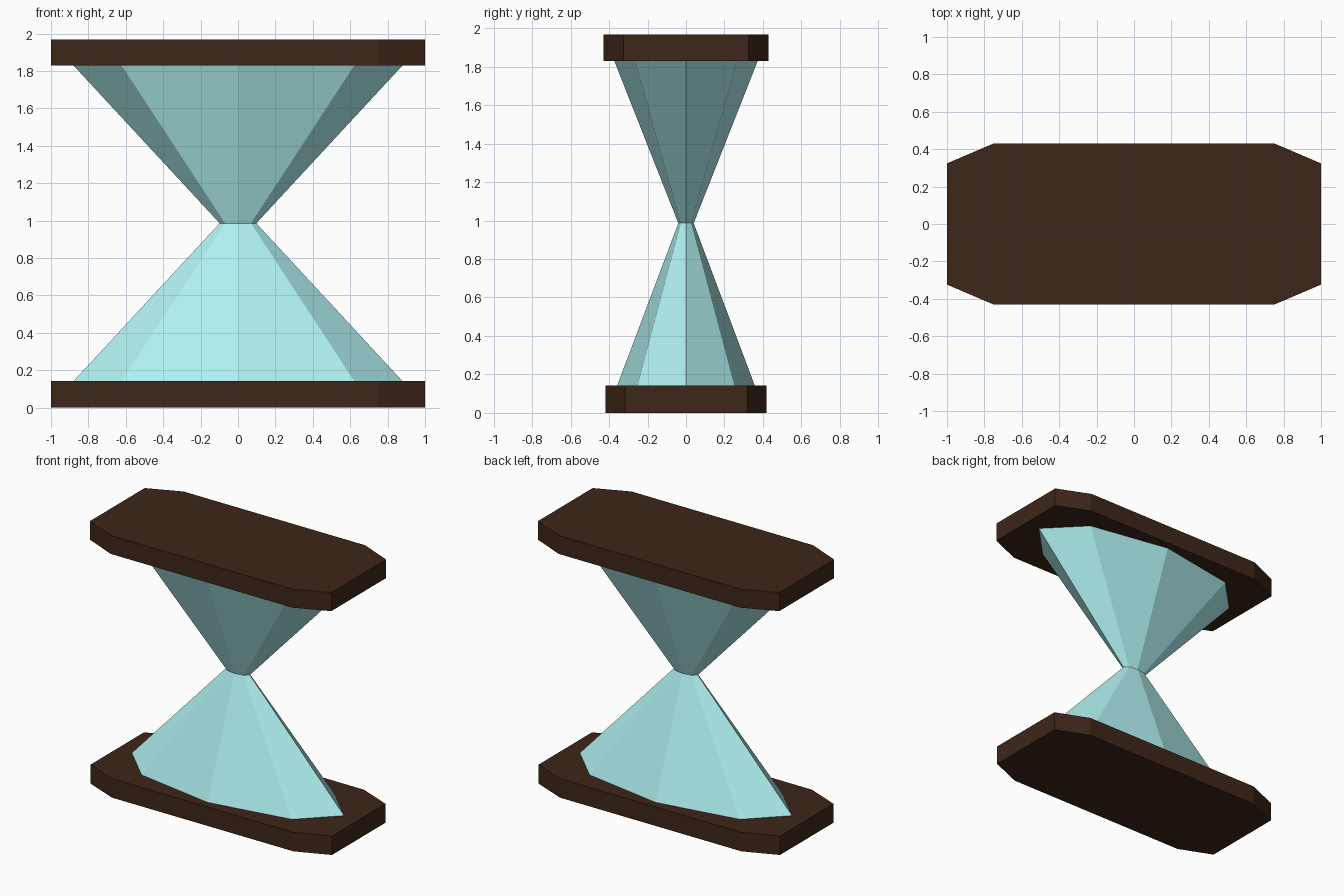
import bpy, bmesh
from math import cos, sin, pi

if "Cube" in bpy.data.objects:
    bpy.data.objects.remove(bpy.data.objects["Cube"])


def material(name, rgb):
    m = bpy.data.materials.new(name)
    m.diffuse_color = (*rgb, 1)
    m.use_nodes = True
    m.node_tree.nodes["Principled BSDF"].inputs["Base Color"].default_value = m.diffuse_color
    return m


def loft(name, sections, mat):
    """Skin a stack of (z, outline) cross-sections, capped at both ends."""
    bm = bmesh.new()
    rings = [[bm.verts.new((x, y, z)) for x, y in pts] for z, pts in sections]
    n = len(rings[0])
    for lo, hi in zip(rings, rings[1:]):
        for i in range(n):
            j = (i + 1) % n
            bm.faces.new((lo[i], lo[j], hi[j], hi[i]))
    bm.faces.new(rings[0][::-1])
    bm.faces.new(rings[-1])
    mesh = bpy.data.meshes.new(name)
    bm.to_mesh(mesh)
    bm.free()
    mesh.materials.append(mat)
    ob = bpy.data.objects.new(name, mesh)
    bpy.context.collection.objects.link(ob)
    return ob


def slab(hx, hy, cx, cy):
    """Rectangle outline with clipped corners."""
    return [(hx, -cy), (hx, cy), (cx, hy), (-cx, hy),
            (-hx, cy), (-hx, -cy), (-cx, -hy), (cx, -hy)]


def oval(rx, ry, n=8):
    return [(rx * cos(2 * pi * i / n), ry * sin(2 * pi * i / n)) for i in range(n)]


wood = material("dark_wood", (0.048, 0.019, 0.010))
glass = material("pale_glass", (0.44, 0.88, 0.88))

# End plates
base_outline = slab(1.0, 0.418, 0.752, 0.316)
top_outline = slab(1.0, 0.43, 0.752, 0.324)
loft("bottom_plate", [(0, base_outline), (0.142, base_outline)], wood)
loft("top_plate", [(1.829, top_outline), (1.968, top_outline)], wood)

# Eight-sided bulbs pinched at the waist
loft("glass_bulbs", [(0.141, oval(0.88, 0.358)),
                     (0.986, oval(0.098, 0.04)),
                     (1.83, oval(0.88, 0.373))], glass)
